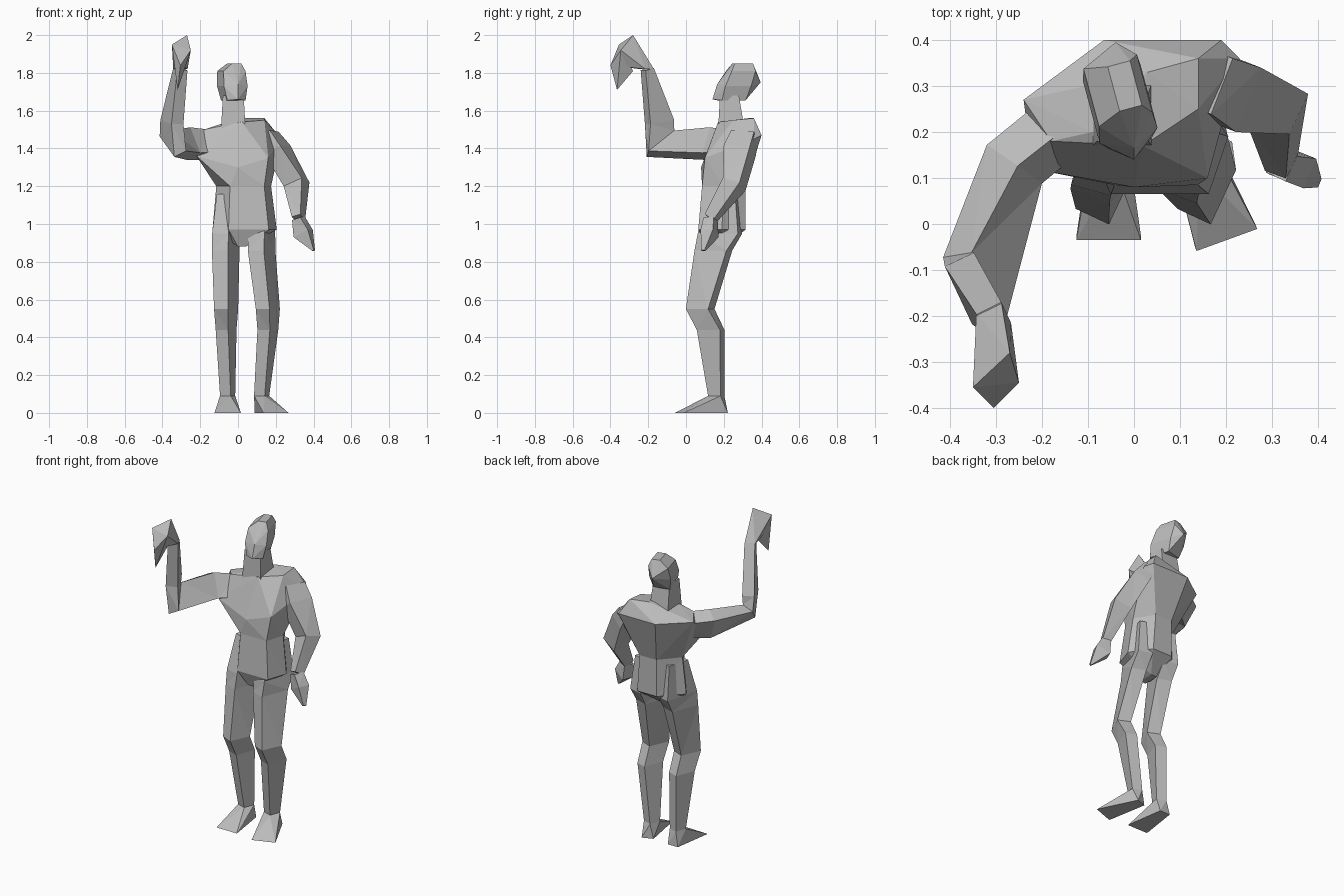
import bpy
import bmesh
from math import radians
from mathutils import Matrix, Vector

default_cube = bpy.data.objects.get("Cube")
if default_cube:
    bpy.data.objects.remove(default_cube, do_unlink=True)

# One plain grey for the whole figure
grey_level = .5
grey = (grey_level, grey_level, grey_level, 1)
clay = bpy.data.materials.new("plain grey")
clay.use_nodes = True
clay.diffuse_color = grey
clay.node_tree.nodes["Principled BSDF"].inputs["Base Color"].default_value = grey


def finish(bm, name):
    """Turn a bmesh into a flat-shaded object."""
    bmesh.ops.recalc_face_normals(bm, faces=bm.faces)
    mesh = bpy.data.meshes.new(name)
    bm.to_mesh(mesh)
    bm.free()
    mesh.materials.append(clay)
    part = bpy.data.objects.new(name, mesh)
    bpy.context.collection.objects.link(part)


def hull(name, corners):
    """Faceted solid wrapped tightly around a few corner points."""
    bm = bmesh.new()
    vertices = [bm.verts.new(corner) for corner in corners]
    bmesh.ops.convex_hull(bm, input=vertices)
    unused = [vertex for vertex in bm.verts if not vertex.link_faces]
    bmesh.ops.delete(bm, geom=unused, context="VERTS")
    finish(bm, name)


def loft(name, rings):
    """Skin a chain of equal-sized rings and close both ends."""
    bm = bmesh.new()
    loops = [[bm.verts.new(corner) for corner in ring] for ring in rings]
    for lower, upper in zip(loops, loops[1:]):
        for i in range(len(lower)):
            bm.faces.new((lower[i - 1], lower[i], upper[i], upper[i - 1]))
    bm.faces.new(loops[0])
    bm.faces.new(loops[-1])
    bmesh.ops.triangulate(bm, faces=bm.faces)
    finish(bm, name)


def rectangle(centre, across, along, wide, deep, turn):
    """Four corners spanning two axes, turned within their own plane."""
    spin = Matrix.Rotation(radians(turn), 2)
    ring = []
    for sign_across, sign_along in ((-1, -1), (1, -1), (1, 1), (-1, 1)):
        u, v = spin @ Vector((sign_across * wide / 2, sign_along * deep / 2))
        ring.append(centre + across * u + along * v)
    return ring


def section(x, y, z, wide, deep, turn=0):
    """Level four-cornered cross-section."""
    centre = Vector((x, y, z))
    return rectangle(centre, Vector((1, 0, 0)), Vector((0, 1, 0)), wide, deep, turn)


def trunk_section(x, y, z, wide, deep):
    """Level six-cornered cross-section, flat in front and narrower behind."""
    outline = ((-1, 0), (-.5, -1), (.75, -1), (1, 0), (.5, 1), (-.3, 1))
    return [Vector((x + u * wide / 2, y + v * deep / 2, z)) for u, v in outline]


def limb(name, stations, roll=25):
    """Four-sided tube through stations of centre, width and depth, mitred at bends."""
    centres = [Vector(centre) for centre, wide, deep in stations]
    directions = [(end - start).normalized() for start, end in zip(centres, centres[1:])]
    arriving = directions[:1] + directions
    leaving = directions + directions[-1:]
    rings = []
    for centre, before, after, station in zip(centres, arriving, leaving, stations):
        heading = (before + after).normalized()
        across = Vector((1, 0, 0))
        across = (across - heading * across.dot(heading)).normalized()
        along = heading.cross(across)
        rings.append(rectangle(centre, across, along, station[1], station[2], roll))
    loft(name, rings)


# Head, turned slightly to its left, with a chin and a rounded back
jaw = section(x=-.025, y=.24, z=1.655, wide=.1, deep=.13, turn=15)
cheeks = section(x=-.03, y=.26, z=1.73, wide=.13, deep=.14, turn=15)
temples = section(x=-.035, y=.29, z=1.81, wide=.12, deep=.13, turn=15)
crown = section(x=-.02, y=.3, z=1.85, wide=.05, deep=.1, turn=15)
chin = Vector((0, .14, 1.66))
nose = Vector((0, .165, 1.74))
nape = Vector((-.04, .395, 1.75))
hull("head", jaw + cheeks + temples + crown + [chin, nose, nape])
loft("neck", [
    section(x=-.025, y=.24, z=1.5, wide=.13, deep=.14),
    section(x=-.025, y=.23, z=1.68, wide=.11, deep=.1),
])

# Torso: wide chest over the abdomen and crotch
waist = trunk_section(x=.03, y=.2, z=1.2, wide=.29, deep=.23)
hips = trunk_section(x=.035, y=.19, z=.97, wide=.34, deep=.25)
crotch = section(x=.02, y=.15, z=.88, wide=.04, deep=.1)
right_shoulder = [(-.24, .27, 1.48), (-.18, .18, 1.5), (-.22, .12, 1.36)]
left_shoulder = [(.14, .36, 1.56), (.23, .36, 1.45), (.14, .25, 1.55)]
shoulder_blades = [(-.065, .4, 1.47), (.19, .4, 1.47)]
breast = [(.16, .1, 1.35), (0, .08, 1.3)]
collar = [(.02, .17, 1.54), (-.09, .2, 1.53), (.03, .33, 1.56)]
hull("chest", waist + right_shoulder + left_shoulder + shoulder_blades + breast + collar)
loft("abdomen", [waist, hips])
hull("crotch", hips + crotch)

# Legs, both twisted the same way; the left one bows out at the knee
for side, hip, knee, ankle, toe, toe_turn in (
    ("right", -.065, -.063, -.055, -.055, 0),
    ("left", .125, .158, .125, .2, 20),
):
    ankle_ring = section(ankle, y=.16, z=.09, wide=.06, deep=.07, turn=-20)
    loft(side + "_leg", [
        section(hip, y=.2, z=1.16, wide=.06, deep=.14, turn=-15),
        section(hip, y=.18, z=.95, wide=.09, deep=.22, turn=-15),
        section(hip, y=.145, z=.86, wide=.09, deep=.18, turn=-20),
        section(knee, y=.075, z=.55, wide=.08, deep=.13, turn=-25),
        section(knee, y=.13, z=.44, wide=.07, deep=.13, turn=-20),
        ankle_ring,
    ])
    heel_ring = section(ankle, y=.2, z=0, wide=.07, deep=.02, turn=toe_turn)
    toe_ring = section(toe, y=-.03, z=0, wide=.14, deep=.01, turn=toe_turn)
    hull(side + "_foot", ankle_ring + heel_ring + toe_ring)

# Right arm, reaching forward with the forearm raised
limb("right_arm", [
    ((-.15, .22, 1.42), .09, .13),
    ((-.26, .13, 1.425), .09, .15),
    ((-.345, -.135, 1.425), .07, .19),
    ((-.35, -.14, 1.54), .07, .14),
    ((-.305, -.205, 1.82), .06, .05),
])

# Right hand, folded forward over a pointed thumb
wrist = section(x=-.305, y=-.205, z=1.82, wide=.06, deep=.05, turn=25)
fingertips = Vector((-.27, -.28, 2))
outer_knuckle = Vector((-.35, -.355, 1.95))
front_knuckle = Vector((-.305, -.4, 1.84))
inner_knuckle = Vector((-.25, -.345, 1.92))
thumb_tip = Vector((-.32, -.365, 1.71))
thumb_root = Vector((-.3, -.28, 1.81))
hull("right_hand", wrist + [fingertips, outer_knuckle, front_knuckle, inner_knuckle])
hull("right_thumb", [outer_knuckle, front_knuckle, inner_knuckle, thumb_root, thumb_tip])

# Left arm, hanging with a slight bend
left_wrist = ((.32, .13, 1.03), .05, .06)
limb("left_arm", [
    ((.16, .31, 1.47), .08, .13),
    ((.21, .285, 1.39), .1, .15),
    ((.31, .255, 1.21), .11, .1),
    left_wrist,
])
limb("left_hand", [
    left_wrist,
    ((.345, .125, .95), .09, .07),
    ((.4, .09, .86), .01, .02),
])
